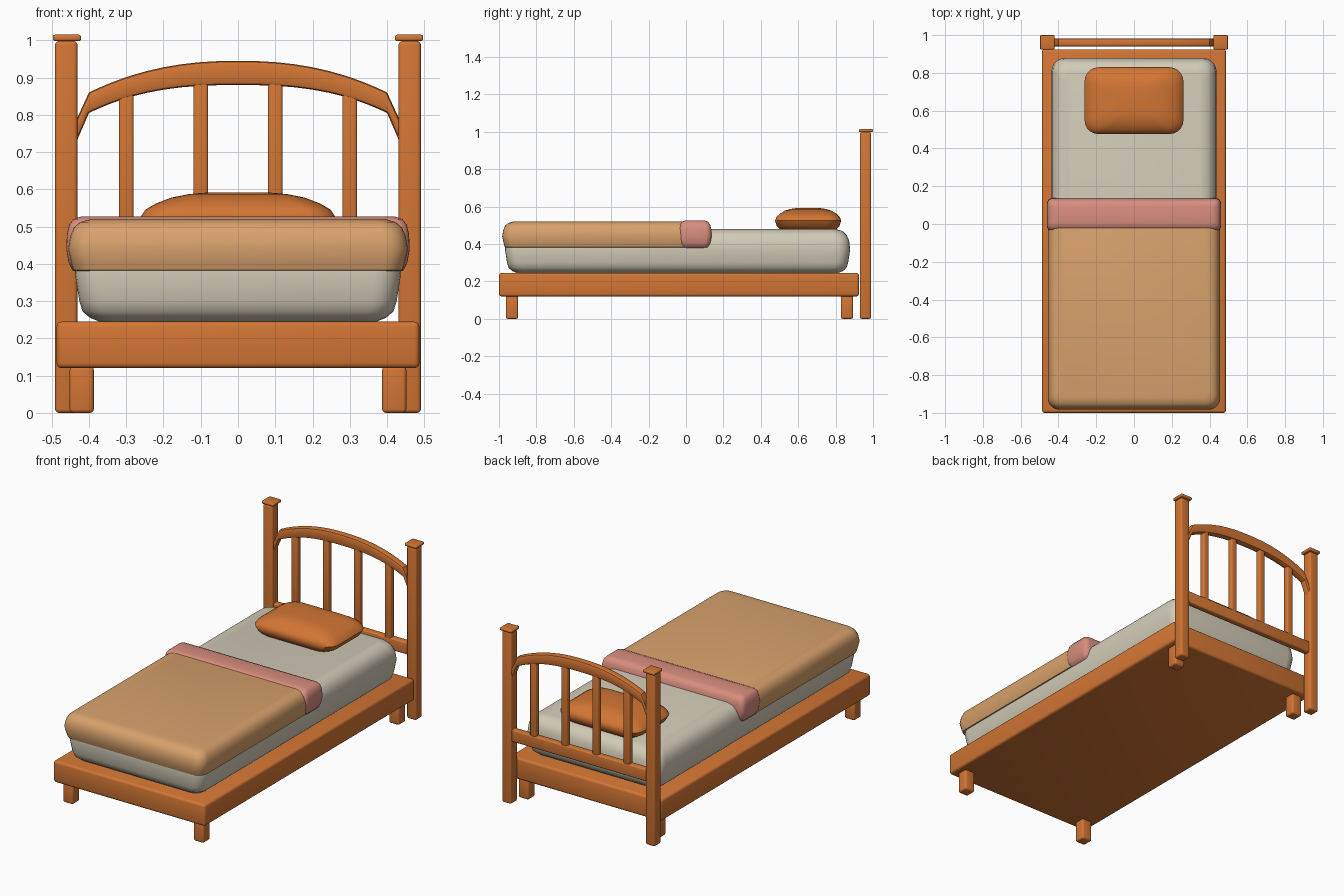
import bpy, bmesh, math

if "Cube" in bpy.data.objects:
    bpy.data.objects.remove(bpy.data.objects["Cube"])


def material(name, rgb):
    m = bpy.data.materials.new(name)
    m.diffuse_color = (*rgb, 1)
    m.use_nodes = True
    m.node_tree.nodes["Principled BSDF"].inputs["Base Color"].default_value = m.diffuse_color
    return m


WOOD = material("orange wood", (0.65, 0.18, 0.034))
LINEN = material("cream linen", (0.65, 0.60, 0.48))
TAN = material("tan blanket", (0.69, 0.36, 0.15))
PINK = material("pink fold", (0.69, 0.27, 0.21))


def finish(name, bm, mat, angle=35):
    bmesh.ops.recalc_face_normals(bm, faces=bm.faces)
    me = bpy.data.meshes.new(name)
    bm.to_mesh(me)
    bm.free()
    ob = bpy.data.objects.new(name, me)
    me.materials.append(mat)
    bpy.context.collection.objects.link(ob)
    bpy.ops.object.select_all(action='DESELECT')
    ob.select_set(True)
    bpy.context.view_layer.objects.active = ob
    bpy.ops.object.shade_smooth_by_angle(angle=math.radians(angle))
    return ob


def box(name, x, y, z, bevel=0.01, mat=WOOD):
    """Bevelled box from (min, max) ranges."""
    bm = bmesh.new()
    bmesh.ops.create_cube(bm, size=1)
    for v in bm.verts:
        v.co = [(a + b) / 2 + c * (b - a) for c, (a, b) in zip(v.co, (x, y, z))]
    bmesh.ops.bevel(bm, geom=bm.edges[:], offset=bevel, segments=3,
                    profile=0.5, affect='EDGES')
    return finish(name, bm, mat)


def cushion(name, hx, y0, y1, radius, profile, mat, x_factor=1.0):
    """Stack of rounded rectangles; profile holds (z, inset) pairs."""
    bm = bmesh.new()
    rings = []
    cy, hy = (y0 + y1) / 2, (y1 - y0) / 2
    for z, inset in profile:
        r = max(radius - inset * 0.3, 0.02)
        w, d = hx - inset * x_factor - r, hy - inset - r
        ring = []
        for q, (sx, sy) in enumerate(((1, 1), (-1, 1), (-1, -1), (1, -1))):
            for k in range(6):
                a = (q + k / 5) * math.pi / 2
                ring.append(bm.verts.new((sx * w + r * math.cos(a),
                                          cy + sy * d + r * math.sin(a), z)))
        rings.append(ring)
    for lo, hi in zip(rings, rings[1:]):
        for i in range(len(lo)):
            j = (i + 1) % len(lo)
            bm.faces.new((lo[i], lo[j], hi[j], hi[i]))
    bm.faces.new(rings[0][::-1])
    bm.faces.new(rings[-1])
    return finish(name, bm, mat, 50)


# Base frame and short legs
box("bed_frame", (-0.487, 0.487), (-1.0, 0.925), (0.12, 0.245), 0.014)
for side, s in (("left", -1), ("right", 1)):
    leg_x = sorted((s * 0.387, s * 0.452))
    box(f"front_leg_{side}", leg_x, (-0.963, -0.898), (0, 0.125))
    box(f"back_leg_{side}", leg_x, (0.828, 0.893), (0, 0.125))
    # Headboard posts with flat caps
    box(f"headboard_post_{side}", sorted((s * 0.431, s * 0.491)),
        (0.929, 0.989), (0, 0.998))
    box(f"post_cap_{side}", sorted((s * 0.421, s * 0.497)),
        (0.924, 1.0), (0.998, 1.015), 0.006)

# Headboard lower rail and slats
box("headboard_rail", (-0.44, 0.44), (0.942, 0.98), (0.36, 0.43), 0.008)
for i, x in enumerate((-0.3, -0.1, 0.1, 0.3)):
    box(f"headboard_slat_{i + 1}", (x - 0.02, x + 0.02), (0.943, 0.977),
        (0.41, 0.87 if abs(x) > 0.2 else 0.90), 0.008)

# Arched top rail: (x, lower z, upper z) sections extruded in depth
sections = [(-0.437, 0.72, 0.78)]
for i in range(-12, 13):
    x = 0.4 * math.sin(i / 12 * math.pi / 2)
    t = abs(x) / 0.4
    sections.append((x, 0.88 - 0.075 * t ** 2.6, 0.945 - 0.085 * t ** 2.3))
sections.append((0.437, 0.72, 0.78))
bm = bmesh.new()
loops = [[bm.verts.new((x, y, z)) for y, z in
          ((0.94, lo), (0.982, lo), (0.982, hi), (0.94, hi))]
         for x, lo, hi in sections]
for a, b in zip(loops, loops[1:]):
    for i in range(4):
        j = (i + 1) % 4
        bm.faces.new((a[i], a[j], b[j], b[i]))
bm.faces.new(loops[0])
bm.faces.new(loops[-1][::-1])
bm.normal_update()
rim = [e for e in bm.edges
       if abs(e.verts[0].co.y - e.verts[1].co.y) < 1e-4
       and e.calc_face_angle(0) > 1.0
       and abs(e.verts[0].co.x - e.verts[1].co.x) > 1e-4]
bmesh.ops.bevel(bm, geom=rim, offset=0.01, segments=2, profile=0.5,
                affect='EDGES')
finish("headboard_arch", bm, WOOD)

# Bedding
cushion("mattress", 0.437, -0.968, 0.878, 0.07,
        ((0.243, 0.07), (0.255, 0.04), (0.272, 0.02), (0.30, 0.011),
         (0.37, 0), (0.42, 0.006), (0.45, 0.02), (0.47, 0.042),
         (0.479, 0.075)), LINEN)
cushion("blanket", 0.456, -0.983, 0.10, 0.06,
        ((0.38, 0.03), (0.383, 0.014), (0.40, 0.009), (0.44, 0),
         (0.475, 0.006), (0.498, 0.016), (0.512, 0.032), (0.52, 0.06)), TAN)
cushion("blanket_fold", 0.461, -0.04, 0.137, 0.03,
        ((0.376, 0.035), (0.383, 0.016), (0.405, 0.006), (0.44, 0),
         (0.48, 0.002), (0.505, 0.008), (0.52, 0.02), (0.527, 0.04)), PINK)
cushion("pillow", 0.262, 0.476, 0.83, 0.075,
        ((0.465, 0.06), (0.475, 0.03), (0.495, 0.01), (0.525, 0),
         (0.545, 0.008), (0.562, 0.026), (0.578, 0.052), (0.587, 0.08),
         (0.592, 0.115)), WOOD, 1.6)
